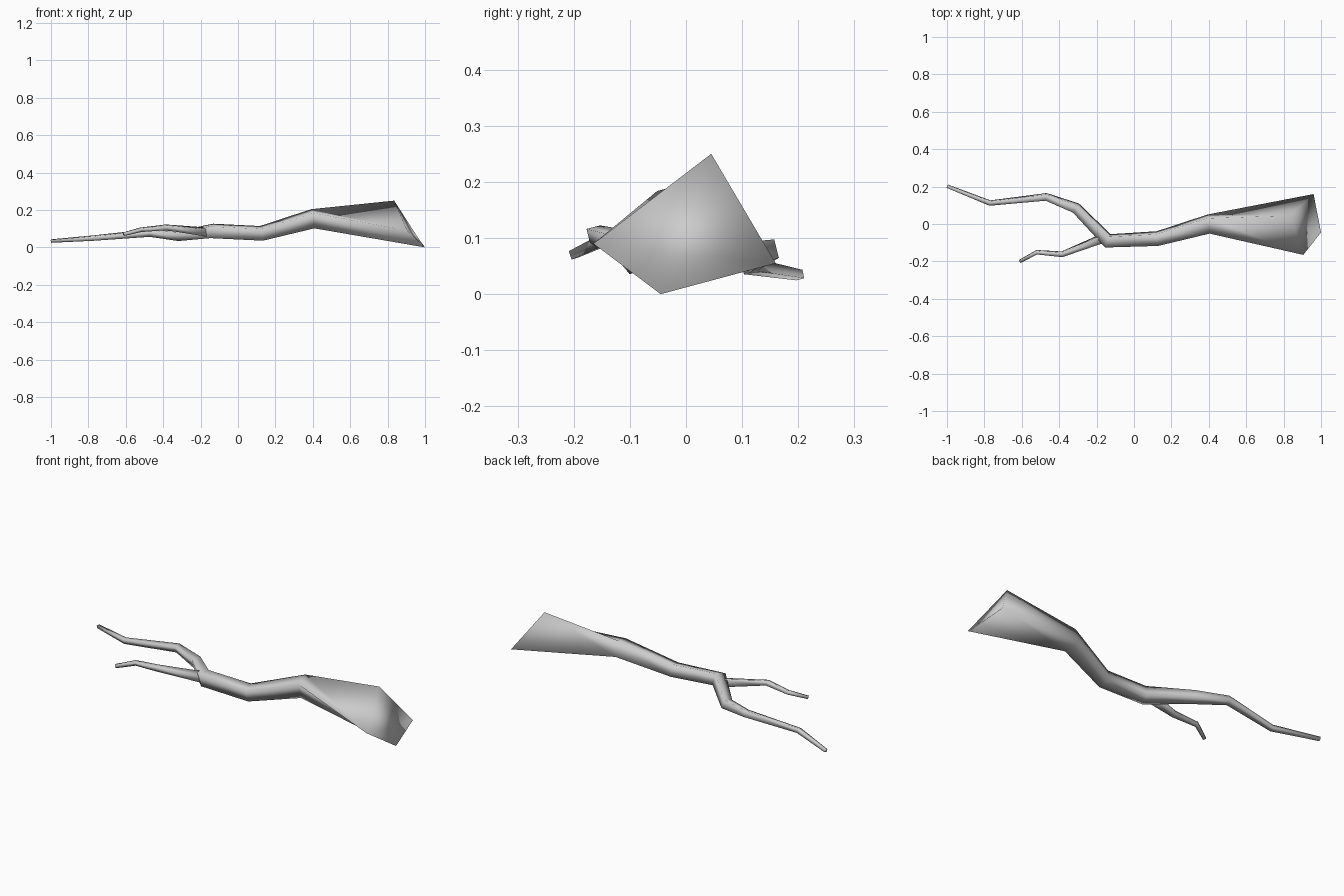
import bpy, bmesh, math
from mathutils import Vector

cube = bpy.data.objects.get("Cube")
if cube:
    bpy.data.objects.remove(cube, do_unlink=True)

# Plain grey wood
wood = bpy.data.materials.new("grey_wood")
wood.use_nodes = True
colour = (0.6, 0.6, 0.6, 1)
wood.diffuse_color = colour
wood.node_tree.nodes["Principled BSDF"].inputs["Base Color"].default_value = colour

ROLL = math.radians(31)


def square_ring(bm, centre, tangent, radius):
    """Four corners around the path, rolled a little toward the back."""
    side = tangent.cross(Vector((0, 0, 1))).normalized()
    up = side.cross(tangent).normalized()
    ring = []
    for j in range(4):
        a = ROLL + j * math.pi / 2
        ring.append(bm.verts.new(centre + radius * (up * math.cos(a) + side * math.sin(a))))
    return ring


def limb(name, path, butt=None):
    """Tapering four-sided tube; path holds (x, y, z, radius)."""
    bm = bmesh.new()
    pts = [Vector(p[:3]) for p in path]
    rings = []
    for i, p in enumerate(pts):
        before = (p - pts[i - 1]).normalized() if i else Vector()
        after = (pts[i + 1] - p).normalized() if i + 1 < len(pts) else Vector()
        if butt and i == 0:
            rings.append([bm.verts.new(c) for c in butt])
        else:
            rings.append(square_ring(bm, p, (before + after).normalized(), path[i][3]))
    for a, b in zip(rings, rings[1:]):
        for j in range(4):
            k = (j + 1) % 4
            bm.faces.new((a[j], a[k], b[k], b[j]))
    # End caps, the first one creased from back to front
    top, back, bottom, front = rings[0]
    bm.faces.new((top, back, front))
    bm.faces.new((back, bottom, front))
    bm.faces.new(rings[-1])
    bmesh.ops.recalc_face_normals(bm, faces=bm.faces)
    for f in bm.faces:
        f.smooth = True
    mesh = bpy.data.meshes.new(name)
    bm.to_mesh(mesh)
    bm.free()
    mesh.materials.append(wood)
    obj = bpy.data.objects.new(name, mesh)
    bpy.context.collection.objects.link(obj)
    return obj


# Trunk with its flared, slanted butt, running on into the long branch
limb("trunk_and_long_branch", [
    (0.92, 0, 0.1, 0.2),
    (0.4, 0, 0.153, 0.06),
    (0.125, -0.078, 0.075, 0.046),
    (-0.14, -0.09, 0.088, 0.045),
    (-0.31, 0.085, 0.063, 0.034),
    (-0.47, 0.145, 0.077, 0.024),
    (-0.77, 0.112, 0.05, 0.017),
    (-0.998, 0.202, 0.034, 0.011),
], butt=[(0.835, 0.045, 0.25), (0.96, 0.16, 0.055),
         (1.0, -0.045, 0.0), (0.905, -0.165, 0.09)])

# Short side branch leaving the fork
limb("short_branch", [
    (-0.15, -0.07, 0.08, 0.03),
    (-0.385, -0.162, 0.107, 0.018),
    (-0.52, -0.151, 0.094, 0.014),
    (-0.61, -0.2, 0.071, 0.011),
])
